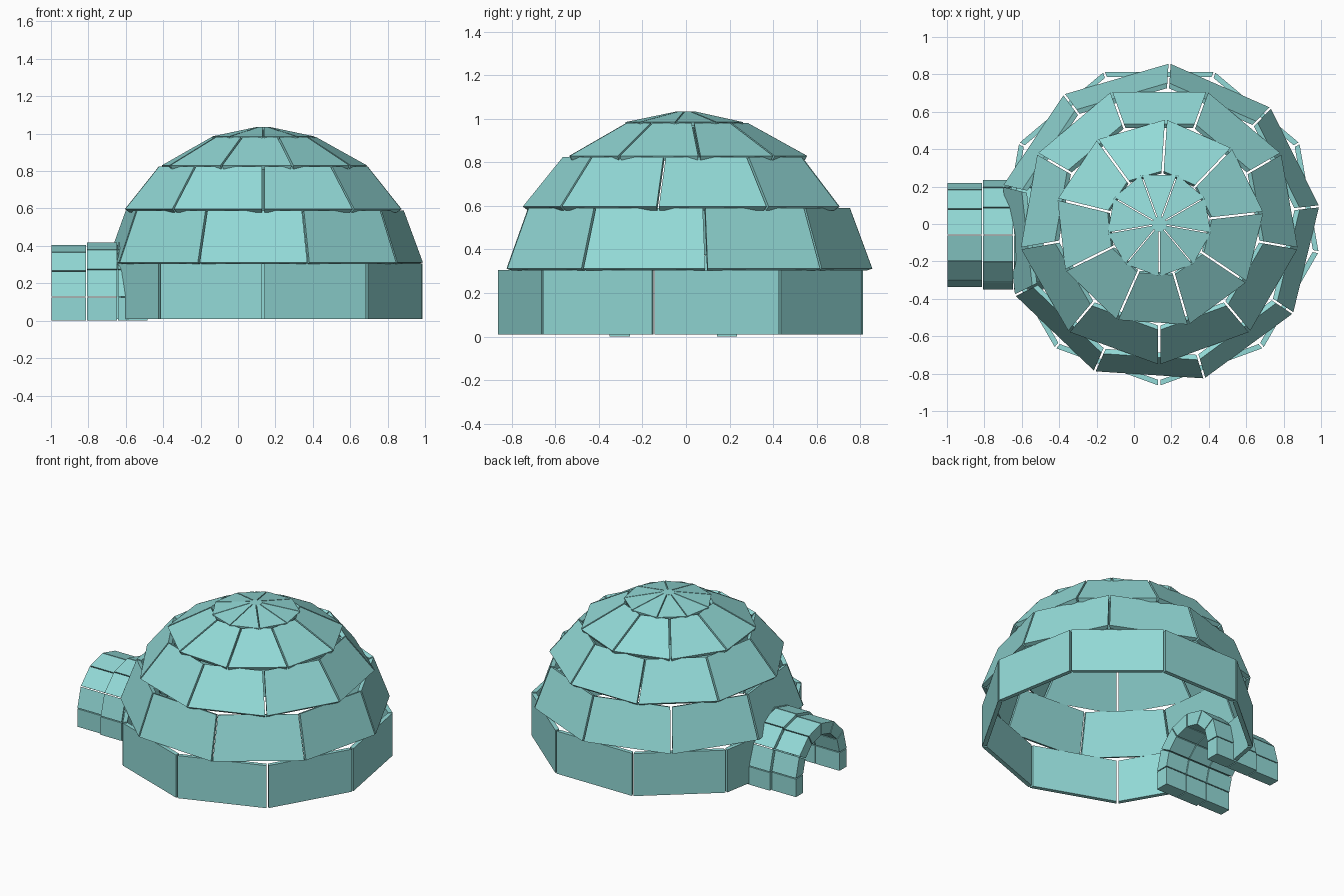
import bpy, bmesh
from math import sin, cos, radians, hypot
from mathutils import Vector

cube = bpy.data.objects.get("Cube")
if cube:
    bpy.data.objects.remove(cube, do_unlink=True)

SIDES = 9
CENTRE = Vector((0.135, 0, 0))
TUNNEL_Y, SPRING_Z = -0.058, 0.127

# Single ice colour
ice = bpy.data.materials.new("pale_ice")
ice.use_nodes = True
colour = (0.29, 0.70, 0.68, 1)
ice.diffuse_color = colour
ice.node_tree.nodes["Principled BSDF"].inputs["Base Color"].default_value = colour


def finish(name, bm):
    bmesh.ops.recalc_face_normals(bm, faces=bm.faces)
    mesh = bpy.data.meshes.new(name)
    bm.to_mesh(mesh)
    bm.free()
    mesh.materials.append(ice)
    obj = bpy.data.objects.new(name, mesh)
    bpy.context.scene.collection.objects.link(obj)
    return obj


def prism(bm, front, back):
    """Closed solid between two matching loops."""
    a = [bm.verts.new(p) for p in front]
    b = [bm.verts.new(p) for p in back]
    bm.faces.new(a)
    bm.faces.new(b[::-1])
    for i in range(len(a)):
        j = (i + 1) % len(a)
        bm.faces.new((a[i], b[i], b[j], a[j]))


def dome_ring(name, r0, z0, r1, z1, start, thick=0.028, gap=0.006):
    """Course of flat slabs leaning from (r0, z0) to (r1, z1)."""
    bm = bmesh.new()
    slope = hypot(r1 - r0, z1 - z0)
    nr, nz = (z1 - z0) / slope, (r0 - r1) / slope
    step = radians(360 / SIDES)

    def corner(r, z, angle):
        return CENTRE + Vector((r * cos(angle), r * sin(angle), z))

    for i in range(SIDES):
        a = radians(start) + i * step
        b = a + step
        along = (corner(1, 0, b) - corner(1, 0, a)).normalized() * gap
        loops = []
        for depth in (0, thick):
            dr, dz = depth * nr / cos(step / 2), depth * nz
            loops.append([corner(r0 - dr, z0 - dz, a) + along,
                          corner(r0 - dr, z0 - dz, b) - along,
                          corner(r1 - dr, z1 - dz, b) - along,
                          corner(r1 - dr, z1 - dz, a) + along])
        prism(bm, *loops)
    return finish(name, bm)


def arch_profile(r):
    """Upright feet carrying a half circle of six straight parts."""
    pts = [(r, 0)]
    pts += [(r * cos(radians(a)), SPRING_Z + r * sin(radians(a))) for a in range(0, 181, 30)]
    return [Vector((0, TUNNEL_Y + y, z)) for y, z in pts + [(-r, 0)]]


def tunnel_ring(name, x0, x1, r, inner=0.2, gap=0.003):
    bm = bmesh.new()
    out, ins = arch_profile(r), arch_profile(inner)
    left, right = Vector((x0 + gap, 0, 0)), Vector((x1 - gap, 0, 0))
    last = len(out) - 2
    for i in range(last + 1):
        along = (out[i + 1] - out[i]).normalized() * gap
        s = along if i > 0 else along * 0
        e = along if i < last else along * 0
        section = [out[i] + s, out[i + 1] - e, ins[i + 1] - e, ins[i] + s]
        prism(bm, [p + left for p in section], [p + right for p in section])
    return finish(name, bm)


# Dome courses, joints staggered from one course to the next
base_ring = dome_ring("base_ring", 0.865, 0.01, 0.865, 0.305, -90)
lower_ring = dome_ring("lower_ring", 0.86, 0.312, 0.757, 0.59, 6.3)
dome_ring("middle_ring", 0.752, 0.597, 0.568, 0.825, -90)
dome_ring("upper_ring", 0.56, 0.83, 0.285, 0.982, 6.3, thick=0.024)
dome_ring("cap_ring", 0.28, 0.985, 0.04, 1.035, -90, thick=0.018, gap=0.003)

# Round plug closing the crown
bm = bmesh.new()
bmesh.ops.create_cone(bm, cap_ends=True, segments=18, radius1=0.04, radius2=0.04, depth=0.016)
bmesh.ops.translate(bm, verts=bm.verts, vec=CENTRE + Vector((0, 0, 1.027)))
finish("crown_plug", bm)

# Entrance tunnel
tunnel_ring("tunnel_outer_arch", -1.0, -0.81, 0.278)
tunnel_ring("tunnel_middle_arch", -0.81, -0.645, 0.293)
tunnel_ring("tunnel_inner_arch", -0.645, -0.48, 0.293)

# Doorway cut through the two lowest courses
bm = bmesh.new()
shape = [p - Vector((0, 0, 0.1)) if p.z == 0 else p for p in arch_profile(0.287)]
prism(bm, [p + Vector((-0.95, 0, 0)) for p in shape], [p + Vector((-0.3, 0, 0)) for p in shape])
cutter = finish("doorway_cutter", bm)
cutter.hide_render = True
cutter.hide_viewport = True
for ring in (base_ring, lower_ring):
    cut = ring.modifiers.new("doorway", 'BOOLEAN')
    cut.operation = 'DIFFERENCE'
    cut.solver = 'EXACT'
    cut.object = cutter
